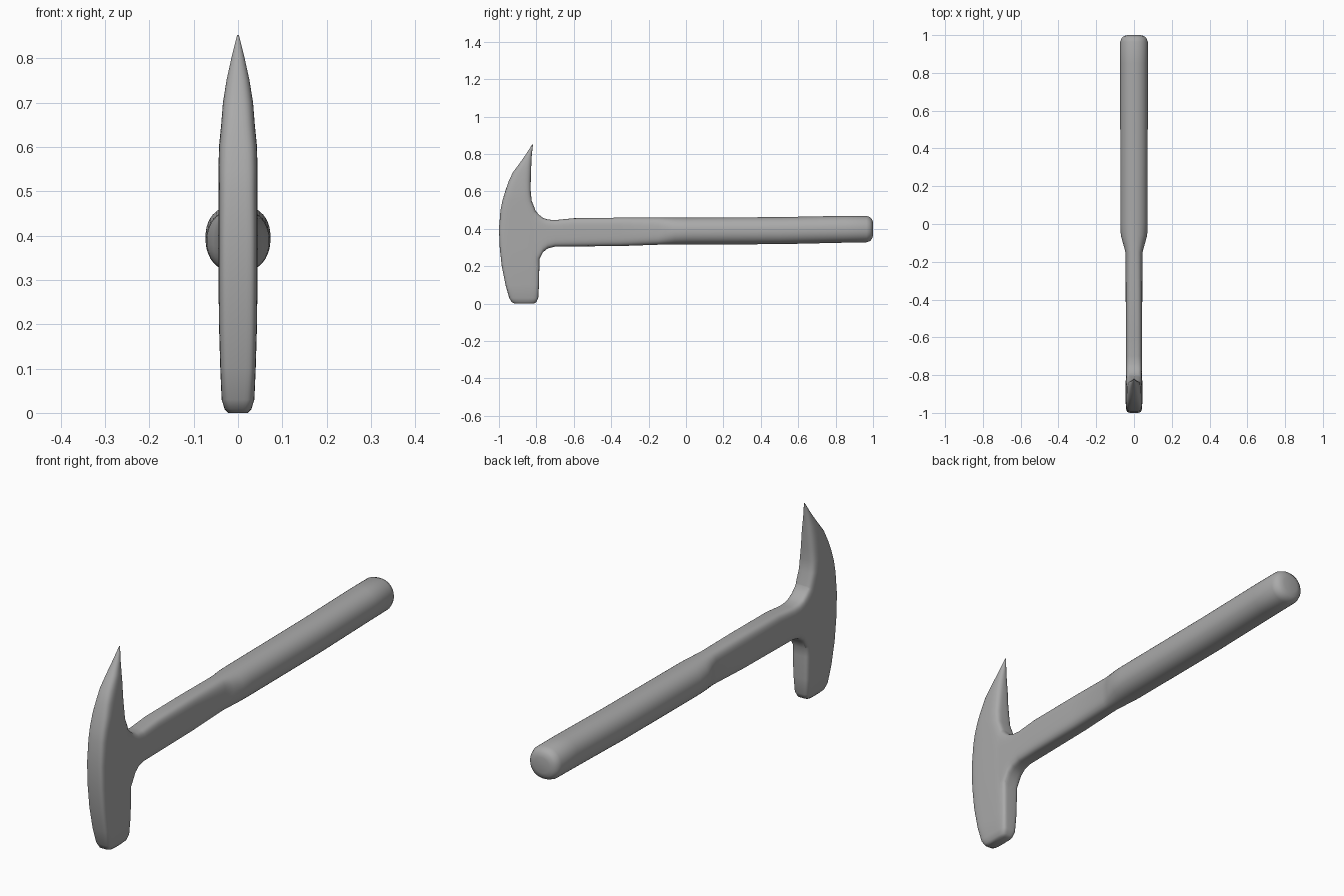
import bpy, bmesh, math
from mathutils import Vector

cube = bpy.data.objects.get("Cube")
if cube:
    bpy.data.objects.remove(cube, do_unlink=True)

GREY = (0.4, 0.4, 0.4, 1)
steel = bpy.data.materials.new("grey_steel")
steel.use_nodes = True
steel.diffuse_color = GREY
steel.node_tree.nodes["Principled BSDF"].inputs["Base Color"].default_value = GREY


def section(low, high, half, power, count=40):
    """Rounded outline: pairs of (sideways, lengthwise) positions."""
    mid, radius = (low + high) / 2, (high - low) / 2
    points = []
    for i in range(count):
        a = 2 * math.pi * (i + 0.5) / count
        c, s = math.cos(a), math.sin(a)
        points.append((half * math.copysign(abs(c) ** (2 / power), c),
                       mid + radius * math.copysign(abs(s) ** (2 / power), s)))
    return points


def loft(name, stations, place):
    """Skin a row of (position, low, high, half width, squareness) sections."""
    bm = bmesh.new()
    rings = [[bm.verts.new(place(t, u, v)) for u, v in section(lo, hi, hw, p)]
             for t, lo, hi, hw, p in stations]
    for a, b in zip(rings, rings[1:]):
        for i in range(len(a)):
            j = (i + 1) % len(a)
            bm.faces.new((a[i], a[j], b[j], b[i]))
    bm.faces.new(rings[0])
    bm.faces.new(rings[-1])
    bmesh.ops.recalc_face_normals(bm, faces=bm.faces)
    mesh = bpy.data.meshes.new(name)
    bm.to_mesh(mesh)
    bm.free()
    mesh.materials.append(steel)
    obj = bpy.data.objects.new(name, mesh)
    bpy.context.collection.objects.link(obj)
    return obj


# Head: square hammer face at the bottom, curved pick at the top
head = loft("hammer_head", [
    (0.0, -0.915, -0.815, 0.022, 4),
    (0.008, -0.932, -0.8, 0.03, 4.5),
    (0.03, -0.945, -0.79, 0.037, 5),
    (0.1, -0.965, -0.786, 0.04, 6),
    (0.2, -0.985, -0.784, 0.043, 6),
    (0.3, -0.996, -0.784, 0.044, 6),
    (0.4, -1.0, -0.784, 0.044, 6),
    (0.5, -0.992, -0.805, 0.044, 5),
    (0.55, -0.982, -0.825, 0.044, 4.5),
    (0.6, -0.967, -0.83, 0.043, 4),
    (0.65, -0.95, -0.83, 0.038, 3.5),
    (0.7, -0.927, -0.828, 0.034, 3),
    (0.75, -0.89, -0.827, 0.026, 2.5),
    (0.8, -0.855, -0.824, 0.015, 2),
    (0.852, -0.822, -0.818, 0.002, 2),
], lambda t, u, v: Vector((u, v, t)))

# Handle: flared neck, slim shaft, round grip
handle = loft("handle", [
    (-0.9, 0.2, 0.53, 0.038, 5),
    (-0.825, 0.2, 0.53, 0.043, 5),
    (-0.805, 0.2, 0.497, 0.043, 5),
    (-0.785, 0.235, 0.475, 0.043, 5),
    (-0.765, 0.275, 0.459, 0.043, 5),
    (-0.74, 0.295, 0.45, 0.043, 4.5),
    (-0.7, 0.305, 0.447, 0.043, 4),
    (-0.6, 0.306, 0.457, 0.043, 4),
    (-0.35, 0.308, 0.46, 0.044, 3.5),
    (-0.15, 0.315, 0.46, 0.045, 3),
    (-0.11, 0.315, 0.46, 0.056, 2.5),
    (-0.06, 0.316, 0.46, 0.07, 2.2),
    (0.0, 0.316, 0.46, 0.072, 2.2),
    (0.5, 0.318, 0.463, 0.073, 2.2),
    (0.85, 0.326, 0.47, 0.073, 2.2),
    (0.965, 0.328, 0.47, 0.073, 2.2),
    (0.985, 0.335, 0.462, 0.066, 2.2),
    (0.995, 0.348, 0.45, 0.053, 2.2),
    (1.0, 0.365, 0.433, 0.035, 2),
], lambda t, u, v: Vector((u, t, v)))

# Join the handle into the head as one forged piece
union = head.modifiers.new("forge", "BOOLEAN")
union.operation = "UNION"
union.solver = "EXACT"
union.object = handle
bpy.ops.object.select_all(action="DESELECT")
bpy.context.view_layer.objects.active = head
head.select_set(True)
bpy.ops.object.modifier_apply(modifier=union.name)
bpy.data.objects.remove(handle, do_unlink=True)
head.name = "pick_hammer"
bpy.ops.object.shade_smooth_by_angle(angle=math.radians(50))
